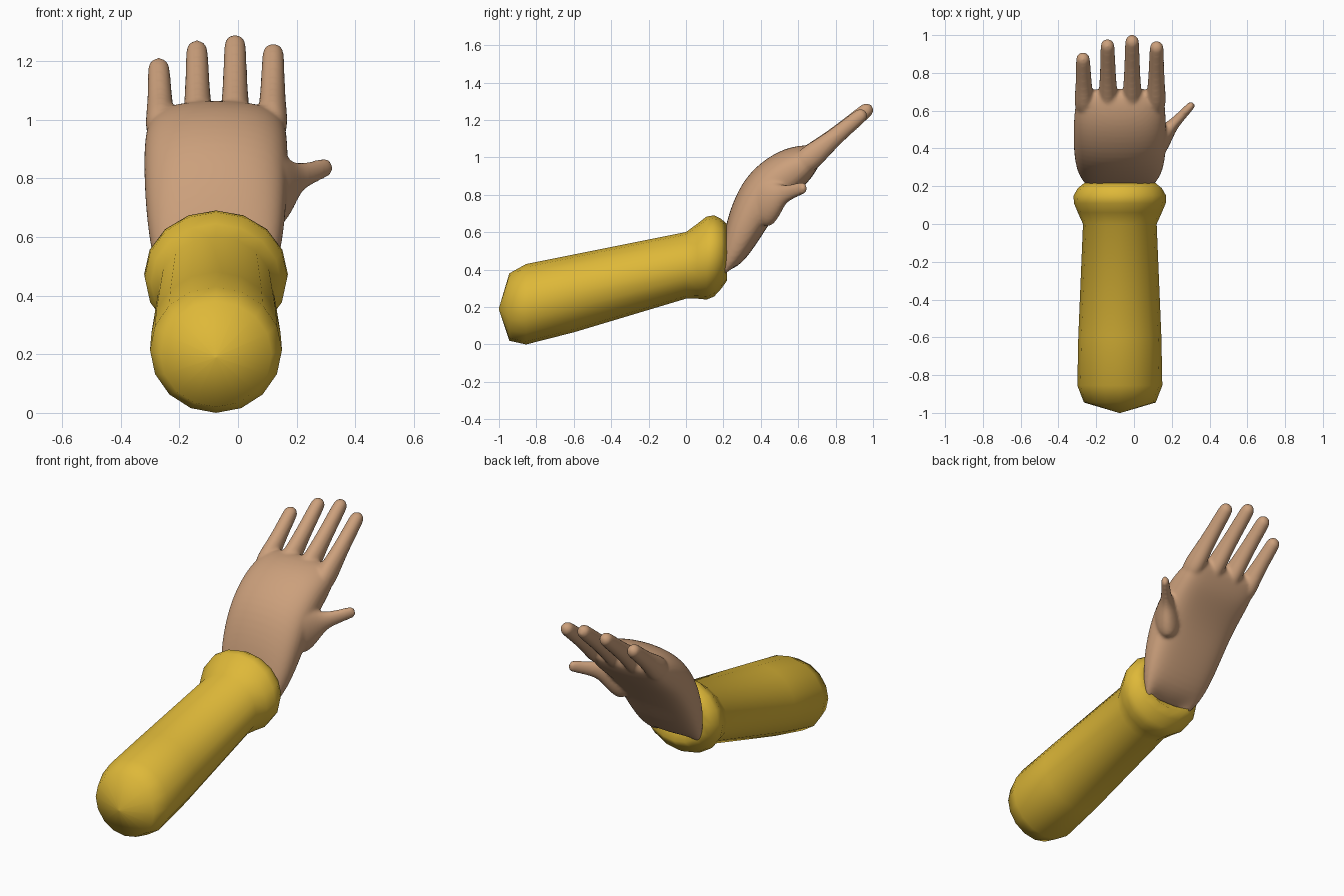
import bpy, bmesh, math
from mathutils import Vector

cube = bpy.data.objects.get("Cube")
if cube:
    bpy.data.objects.remove(cube, do_unlink=True)

SIDES = 16
AXIS_X = -0.075
ANGLES = [2 * math.pi * i / SIDES for i in range(SIDES)]


def material(name, colour):
    mat = bpy.data.materials.new(name)
    mat.use_nodes = True
    mat.diffuse_color = (*colour, 1)
    mat.node_tree.nodes["Principled BSDF"].inputs["Base Color"].default_value = (*colour, 1)
    return mat


def loft(bm, rings):
    """Skin a list of closed rings and cap both ends."""
    loops = [[bm.verts.new(p) for p in ring] for ring in rings]
    for a, b in zip(loops, loops[1:]):
        for i in range(SIDES):
            j = (i + 1) % SIDES
            bm.faces.new((a[i], a[j], b[j], b[i]))
    bm.faces.new(loops[0][::-1])
    bm.faces.new(loops[-1])


def make_object(name, bm, mat):
    bmesh.ops.recalc_face_normals(bm, faces=bm.faces)
    for face in bm.faces:
        face.smooth = True
    mesh = bpy.data.meshes.new(name)
    bm.to_mesh(mesh)
    bm.free()
    mesh.materials.append(mat)
    obj = bpy.data.objects.new(name, mesh)
    bpy.context.collection.objects.link(obj)
    return obj


def power(value, exponent):
    return math.copysign(abs(value) ** exponent, value)


def palm_ring(up, low, half_width, centre_x, notch):
    """Domed back, flatter palm; up and low are (y, z) edge points."""
    up, low = Vector((0, *up)), Vector((0, *low))
    mid, half = (up + low) / 2, (up - low) / 2
    ring = []
    for a in ANGLES:
        c, s = math.cos(a), math.sin(a)
        exponent = 0.85 if s > 0 else 0.65
        p = mid + half * power(s, exponent)
        p.x = centre_x + half_width * power(c, exponent)
        if s < -0.8:
            p.z += notch
        ring.append(p)
    return ring


def digit(bm, start, end, profile):
    """Tapered tube with a rounded tip; profile holds (t, width, height)."""
    start, end = Vector(start), Vector(end)
    d = (end - start).normalized()
    side = d.cross(Vector((0, 0, 1))).normalized()
    up = side.cross(d)
    stations = [(start.lerp(end, t), w, h) for t, w, h in profile]
    _, w, h = profile[-1]
    for k in (30, 60, 85):
        a = math.radians(k)
        stations.append((end + d * w * math.sin(a), w * math.cos(a), h * math.cos(a)))
    loft(bm, [[c + side * w * math.cos(a) + up * h * math.sin(a) for a in ANGLES]
              for c, w, h in stations])


yellow = material("yellow_cloth", (0.73, 0.48, 0.04))
skin = material("skin", (0.60, 0.35, 0.20))

# Sleeve with rounded elbow end and flared cuff: y, centre z, half width, half height
sleeve_profile = [
    (-1.0, 0.19, 0.004, 0.004), (-0.945, 0.20, 0.19, 0.18),
    (-0.855, 0.215, 0.225, 0.215), (-0.60, 0.273, 0.22, 0.208),
    (0.0, 0.423, 0.195, 0.178), (0.06, 0.445, 0.222, 0.2),
    (0.11, 0.462, 0.243, 0.222), (0.15, 0.473, 0.245, 0.217),
    (0.19, 0.485, 0.222, 0.185), (0.22, 0.492, 0.185, 0.15),
    (0.19, 0.492, 0.14, 0.11),
]
bm = bmesh.new()
loft(bm, [[(AXIS_X + rx * math.sin(a), y, z + rz * math.cos(a)) for a in ANGLES]
          for y, z, rx, rz in sleeve_profile])
make_object("sleeve", bm, yellow)

# Palm: back edge, palm edge, half width, centre x, wrist notch
bm = bmesh.new()
palm_sections = [
    ((0.19, 0.53), (0.175, 0.33), 0.15, -0.075, 0.05),
    ((0.20, 0.57), (0.205, 0.335), 0.18, -0.075, 0.05),
    ((0.225, 0.70), (0.30, 0.42), 0.225, -0.075, 0),
    ((0.295, 0.87), (0.40, 0.57), 0.245, -0.075, 0),
    ((0.40, 0.98), (0.49, 0.71), 0.25, -0.075, 0),
    ((0.52, 1.05), (0.58, 0.80), 0.248, -0.075, 0),
    ((0.63, 1.07), (0.66, 0.87), 0.24, -0.073, 0),
    ((0.68, 1.06), (0.71, 0.95), 0.225, -0.072, 0),
    ((0.70, 1.045), (0.72, 0.98), 0.19, -0.072, 0),
]
loft(bm, [palm_ring(*section) for section in palm_sections])

# Four fingers: x, tip y, tip z
finger_profile = [(0, 0.05, 0.06), (0.2, 0.054, 0.072), (0.42, 0.046, 0.055),
                  (0.7, 0.041, 0.045), (1, 0.039, 0.041)]
for x, y, z in ((-0.27, 0.872, 1.173), (-0.14, 0.942, 1.233),
                (-0.01, 0.964, 1.252), (0.12, 0.932, 1.222)):
    digit(bm, (x * 0.97, 0.60, 0.945), (x, y, z), finger_profile)

# Thumb with a broad root
digit(bm, (0.07, 0.38, 0.755), (0.30, 0.625, 0.837),
      [(0, 0.09, 0.17), (0.3, 0.065, 0.13), (0.5, 0.04, 0.065),
       (0.65, 0.028, 0.042), (1, 0.023, 0.034)])

# Fuse palm, fingers and thumb into one soft skin
hand = make_object("hand", bm, skin)
hand.modifiers.new("round", "SUBSURF").levels = 2
fuse = hand.modifiers.new("fuse", "REMESH")
fuse.mode = "VOXEL"
fuse.voxel_size = 0.01
fuse.use_smooth_shade = True
soften = hand.modifiers.new("soften", "SMOOTH")
soften.factor = 0.5
soften.iterations = 6
bpy.context.view_layer.objects.active = hand
hand.select_set(True)
for name in ("round", "fuse", "soften"):
    bpy.ops.object.modifier_apply(modifier=name)
bpy.ops.object.shade_smooth()
